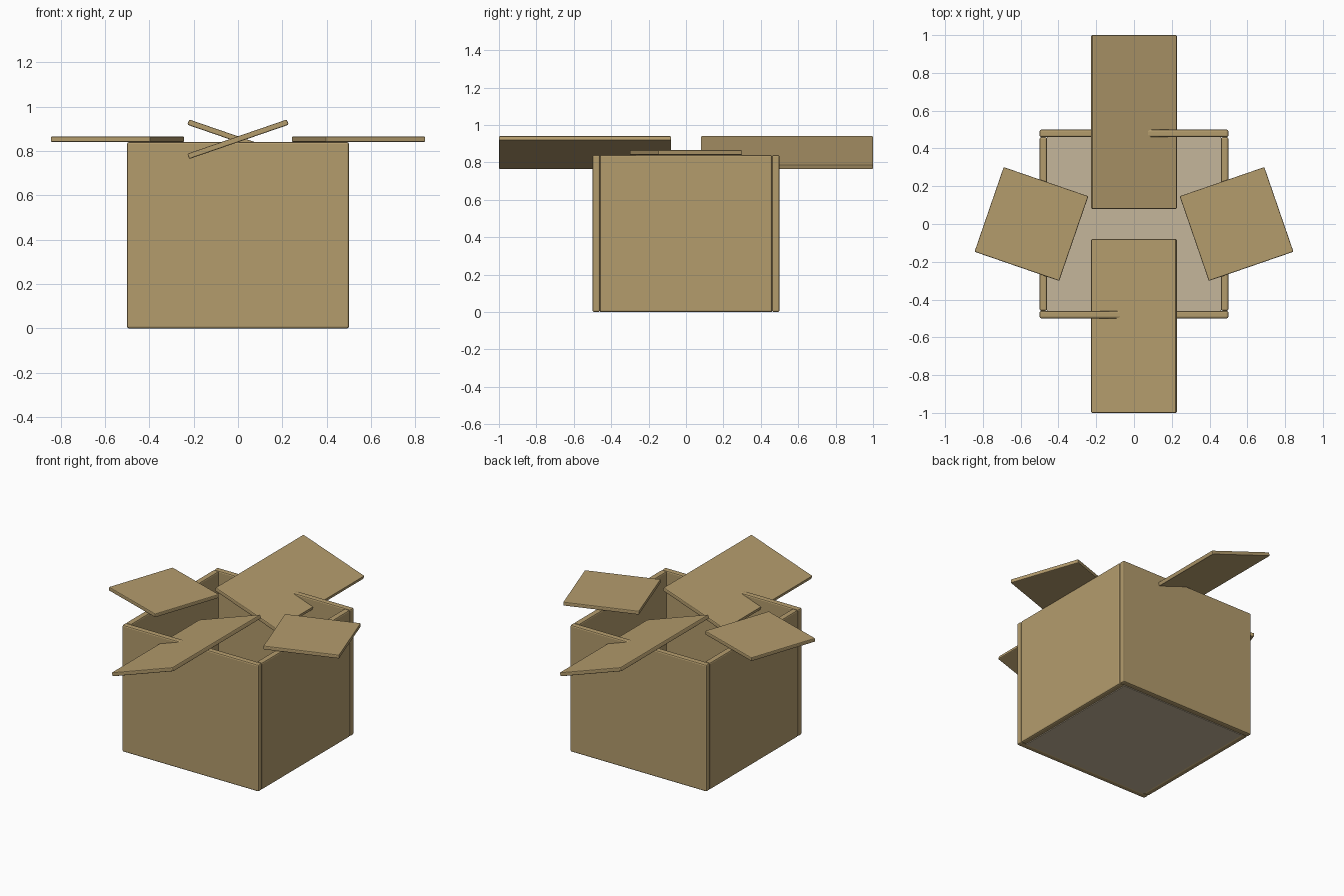
import bpy
import bmesh
import math
from mathutils import Matrix, Vector

if "Cube" in bpy.data.objects:
    bpy.data.objects.remove(bpy.data.objects["Cube"])


def material(name, rgb):
    m = bpy.data.materials.new(name)
    m.diffuse_color = (*rgb, 1.0)
    m.use_nodes = True
    m.node_tree.nodes["Principled BSDF"].inputs["Base Color"].default_value = m.diffuse_color
    return m


CARD = material("cardboard_brown", (0.455, 0.332, 0.152))
FLOOR = material("pale_cardboard", (0.56, 0.47, 0.33))


def panel(name, size, centre, mat, bevel, axis='Z', angle=0.0):
    """Flat board with softened edges, turned about one axis."""
    bm = bmesh.new()
    bmesh.ops.create_cube(bm, size=1.0, matrix=Matrix.Diagonal((*size, 1.0)))
    if bevel:
        bmesh.ops.bevel(bm, geom=bm.edges[:], offset=bevel, segments=2,
                        profile=0.5, affect='EDGES')
    mesh = bpy.data.meshes.new(name)
    bm.to_mesh(mesh)
    bm.free()
    mesh.materials.append(mat)
    ob = bpy.data.objects.new(name, mesh)
    ob.matrix_world = (Matrix.Translation(Vector(centre))
                       @ Matrix.Rotation(math.radians(angle), 4, axis))
    bpy.context.collection.objects.link(ob)
    return ob


HEIGHT, WALL = 0.84, 0.04      # box height and wall thickness
FLAP, THICK, TILT = 0.474, 0.025, 19.0
FLAP_Z = HEIGHT + THICK / 2

# Floor between the walls
panel("box_floor", (0.92, 0.92, 0.035), (0, 0, 0.0175), FLOOR, 0)

# Front and back: full-width walls and long flaps tilted sideways
for name, s in (("front", -1), ("back", 1)):
    panel(name + "_wall", (1.0, WALL, HEIGHT),
          (0, s * 0.48, HEIGHT / 2), CARD, 0.009)
    panel(name + "_flap", (FLAP, 0.92, THICK),
          (0, s * 0.54, FLAP_Z), CARD, 0.005, 'Y', s * TILT)

# Left and right: walls fitted in between and square flaps turned flat
for name, s in (("left", -1), ("right", 1)):
    panel(name + "_wall", (WALL, 0.92, HEIGHT),
          (s * 0.48, 0, HEIGHT / 2), CARD, 0.009)
    panel(name + "_flap", (FLAP, FLAP, THICK),
          (s * 0.543, 0, FLAP_Z), CARD, 0.005, 'Z', s * TILT)
